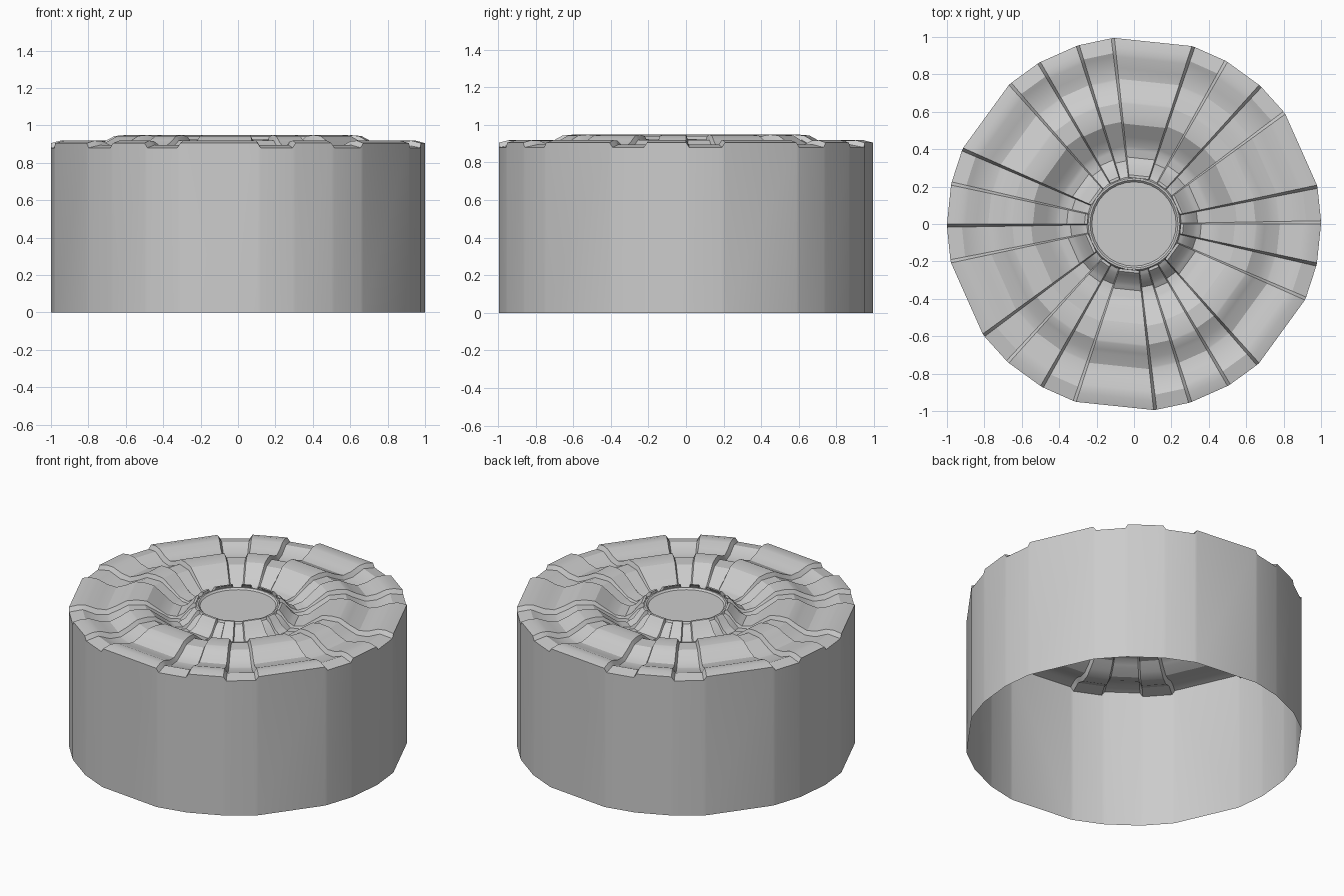
import bpy, bmesh, math

if "Cube" in bpy.data.objects:
    bpy.data.objects.remove(bpy.data.objects["Cube"])

# (radius, height) sections of the raised ribs and of the stepped grooves
RIB = [(1.0, .905), (.95, .918), (.90, .916), (.84, .893), (.78, .885), (.72, .91),
       (.66, .943), (.60, .948), (.54, .94), (.48, .895), (.42, .85), (.36, .838),
       (.32, .86), (.28, .91), (.265, .925), (.25, .925)]
GROOVE = [(1.0, .88), (.92, .895), (.84, .862), (.77, .86), (.70, .892), (.65, .92),
          (.55, .92), (.47, .872), (.40, .83), (.34, .825), (.28, .89), (.25, .905)]


def height(profile, r, smooth):
    for (r0, z0), (r1, z1) in zip(profile, profile[1:]):
        if r0 >= r >= r1:
            t = (r0 - r) / (r0 - r1)
            return z0 + (z1 - z0) * t
    return profile[-1][1]


def finish(name, bm, angle):
    bmesh.ops.recalc_face_normals(bm, faces=bm.faces)
    me = bpy.data.meshes.new(name)
    bm.to_mesh(me)
    bm.free()
    ob = bpy.data.objects.new(name, me)
    bpy.context.collection.objects.link(ob)
    bpy.ops.object.select_all(action='DESELECT')
    ob.select_set(True)
    bpy.context.view_layer.objects.active = ob
    bpy.ops.object.shade_smooth_by_angle(angle=math.radians(angle))
    return ob


def loft(bm, columns, closed_rows=True):
    cols = [[bm.verts.new(p) for p in c] for c in columns]
    for a, b in zip(cols, cols[1:] + cols[:1]):
        for i in range(len(a) - 1):
            bm.faces.new((a[i], b[i], b[i + 1], a[i + 1]))
    return cols


def ring_point(r, deg, z):
    a = math.radians(deg)
    return (r * math.cos(a), r * math.sin(a), z)


# drum wall and carved top: groove 12, rib 24, groove 12, rib 12 degrees, six times
radii = sorted({r for r, _ in RIB + GROOVE}, reverse=True)
slant = 1.0
columns = []
for k in range(6):
    for start in (0, 36):
        for off, prof in ((0, RIB), (slant, GROOVE), (12 - slant, GROOVE), (12, RIB)):
            deg = 60 * k + start + off
            col = [ring_point(1, deg, 0)]
            col += [ring_point(r, deg, height(prof, r, True)) for r in radii]
            columns.append(col)
bm = bmesh.new()
loft(bm, columns)
finish("drum_shell", bm, 28)

# round hub with a soft lip and flat centre disc
HUB = [(.262, .86), (.255, .90), (.245, .915), (.235, .915), (.225, .905)]
bm = bmesh.new()
cols = loft(bm, [[ring_point(r, 360 * i / 32, z) for r, z in HUB] for i in range(32)])
bm.faces.new([c[-1] for c in cols])
finish("hub", bm, 30)
